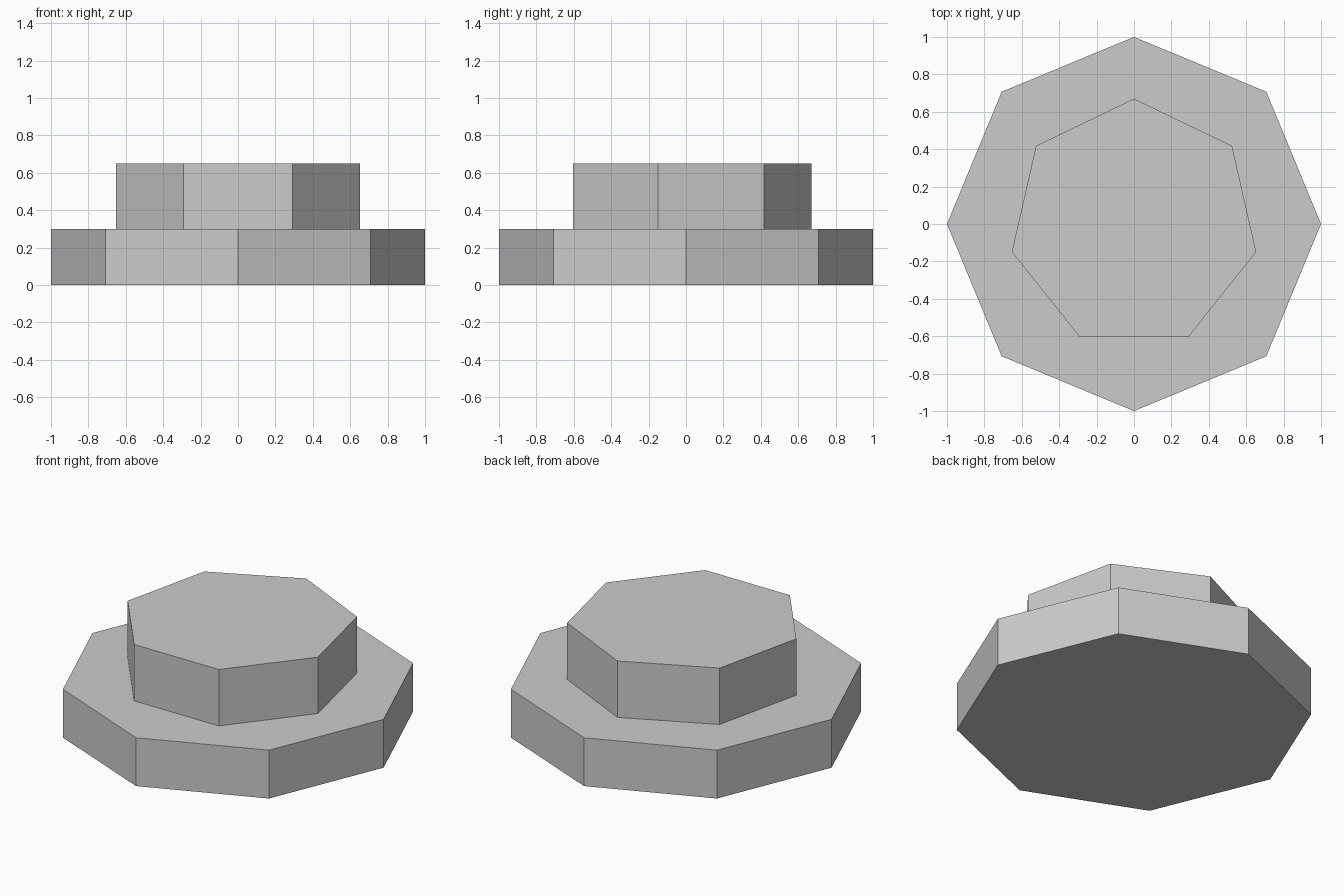
import bpy
import bmesh
from math import sin, cos, tau

if "Cube" in bpy.data.objects:
    bpy.data.objects.remove(bpy.data.objects["Cube"], do_unlink=True)

# Single plain grey for the whole model
grey = bpy.data.materials.new("plain_grey")
grey.use_nodes = True
grey.diffuse_color = (0.6, 0.6, 0.6, 1)
grey.node_tree.nodes["Principled BSDF"].inputs["Base Color"].default_value = grey.diffuse_color


def add_prism(name, sides, radius, bottom, height):
    """Flat-shaded upright prism with one corner pointing to the back (+y)."""
    bm = bmesh.new()
    ring = [bm.verts.new((-radius * sin(tau * i / sides),
                          radius * cos(tau * i / sides), bottom))
            for i in range(sides)]
    base = bm.faces.new(ring)
    extruded = bmesh.ops.extrude_face_region(bm, geom=[base], use_keep_orig=True)
    top = [g for g in extruded["geom"] if isinstance(g, bmesh.types.BMVert)]
    bmesh.ops.translate(bm, verts=top, vec=(0, 0, height))
    bmesh.ops.recalc_face_normals(bm, faces=bm.faces)
    mesh = bpy.data.meshes.new(name)
    bm.to_mesh(mesh)
    bm.free()
    mesh.materials.append(grey)
    obj = bpy.data.objects.new(name, mesh)
    bpy.context.collection.objects.link(obj)
    return obj


# Wide eight-sided base with a seven-sided block on top
add_prism("base_plate", 8, 1.0, 0.0, 0.3)
add_prism("upper_block", 7, 0.67, 0.3, 0.35)
